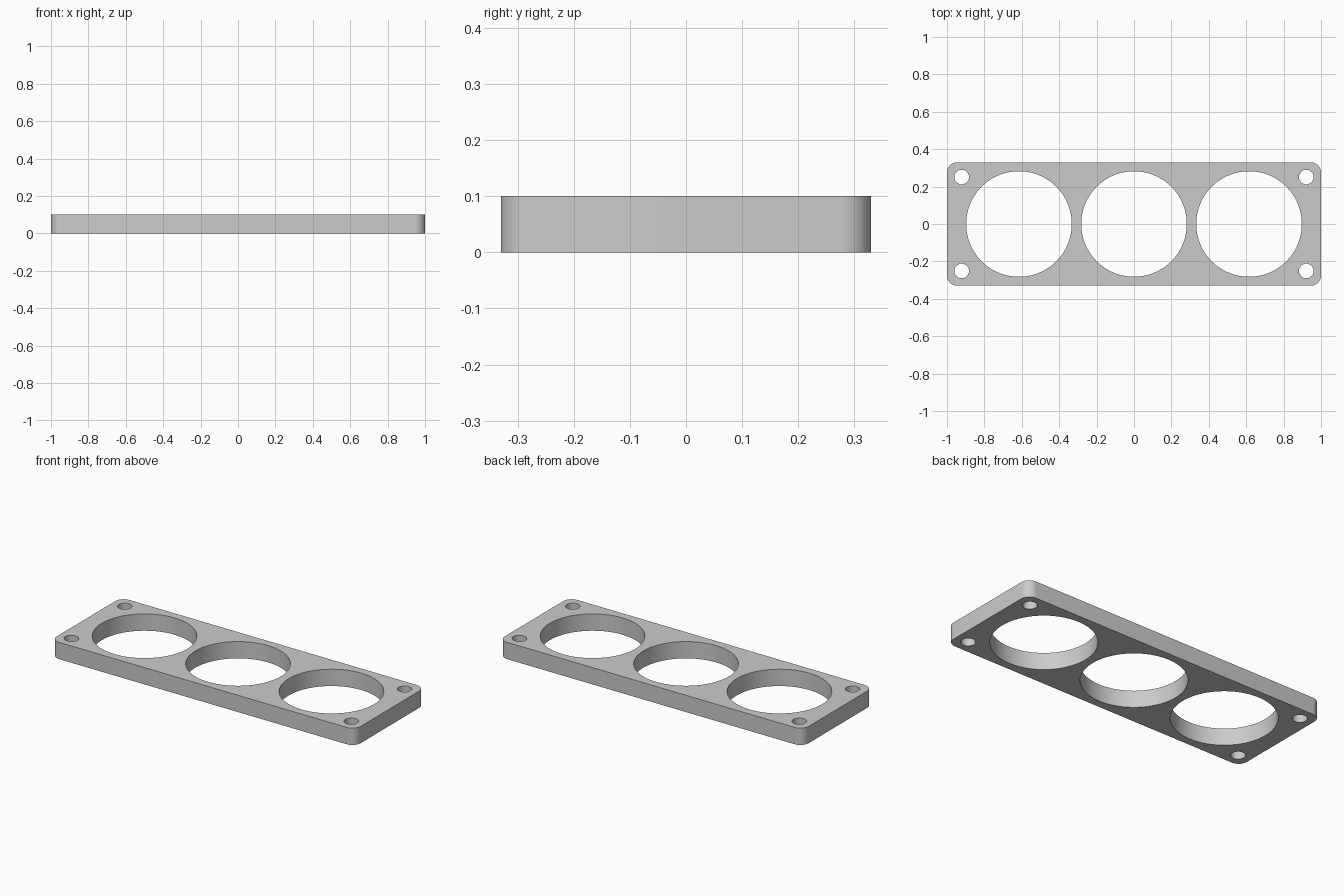
import bpy
import bmesh
from math import radians
from mathutils import Matrix

LENGTH, DEPTH, HEIGHT = 2.0, 0.66, 0.10
CORNER_RADIUS = 0.055
BIG_RADIUS, BIG_SPACING = 0.282, 0.615
SCREW_RADIUS, SCREW_X, SCREW_Y = 0.039, 0.921, 0.251

default = bpy.data.objects.get("Cube")
if default:
    bpy.data.objects.remove(default, do_unlink=True)

# Plain grey material
grey = bpy.data.materials.new("light_grey")
grey.use_nodes = True
colour = (0.6, 0.6, 0.6, 1)
grey.diffuse_color = colour
grey.node_tree.nodes["Principled BSDF"].inputs["Base Color"].default_value = colour


def make_object(name, bm):
    mesh = bpy.data.meshes.new(name)
    bm.to_mesh(mesh)
    bm.free()
    obj = bpy.data.objects.new(name, mesh)
    mesh.materials.append(grey)
    bpy.context.collection.objects.link(obj)
    return obj


# Flat plate with rounded upright corners
bm = bmesh.new()
bmesh.ops.create_cube(bm, size=1, matrix=Matrix.Translation((0, 0, HEIGHT / 2))
                      @ Matrix.Diagonal((LENGTH, DEPTH, HEIGHT, 1)))
uprights = [e for e in bm.edges if abs(e.verts[0].co.z - e.verts[1].co.z) > HEIGHT / 2]
bmesh.ops.bevel(bm, geom=uprights, offset=CORNER_RADIUS, segments=12,
                profile=0.5, affect='EDGES')
plate = make_object("holder_plate", bm)

# Three large openings in a row and a screw hole near each corner
bm = bmesh.new()


def add_hole(x, y, radius, sides):
    bmesh.ops.create_cone(bm, cap_ends=True, segments=sides, radius1=radius,
                          radius2=radius, depth=HEIGHT * 3,
                          matrix=Matrix.Translation((x, y, HEIGHT / 2)))


for i in (-1, 0, 1):
    add_hole(i * BIG_SPACING, 0, BIG_RADIUS, 96)
for sx in (-1, 1):
    for sy in (-1, 1):
        add_hole(sx * SCREW_X, sy * SCREW_Y, SCREW_RADIUS, 40)
cutter = make_object("hole_cutter", bm)

# Cut the holes, then drop the cutter
cut = plate.modifiers.new("holes", 'BOOLEAN')
cut.operation = 'DIFFERENCE'
cut.solver = 'EXACT'
cut.object = cutter
bpy.ops.object.select_all(action='DESELECT')
plate.select_set(True)
bpy.context.view_layer.objects.active = plate
bpy.ops.object.modifier_apply(modifier=cut.name)
bpy.data.objects.remove(cutter, do_unlink=True)

# Smooth walls with crisp rims
bpy.ops.object.shade_smooth_by_angle(angle=radians(30))
